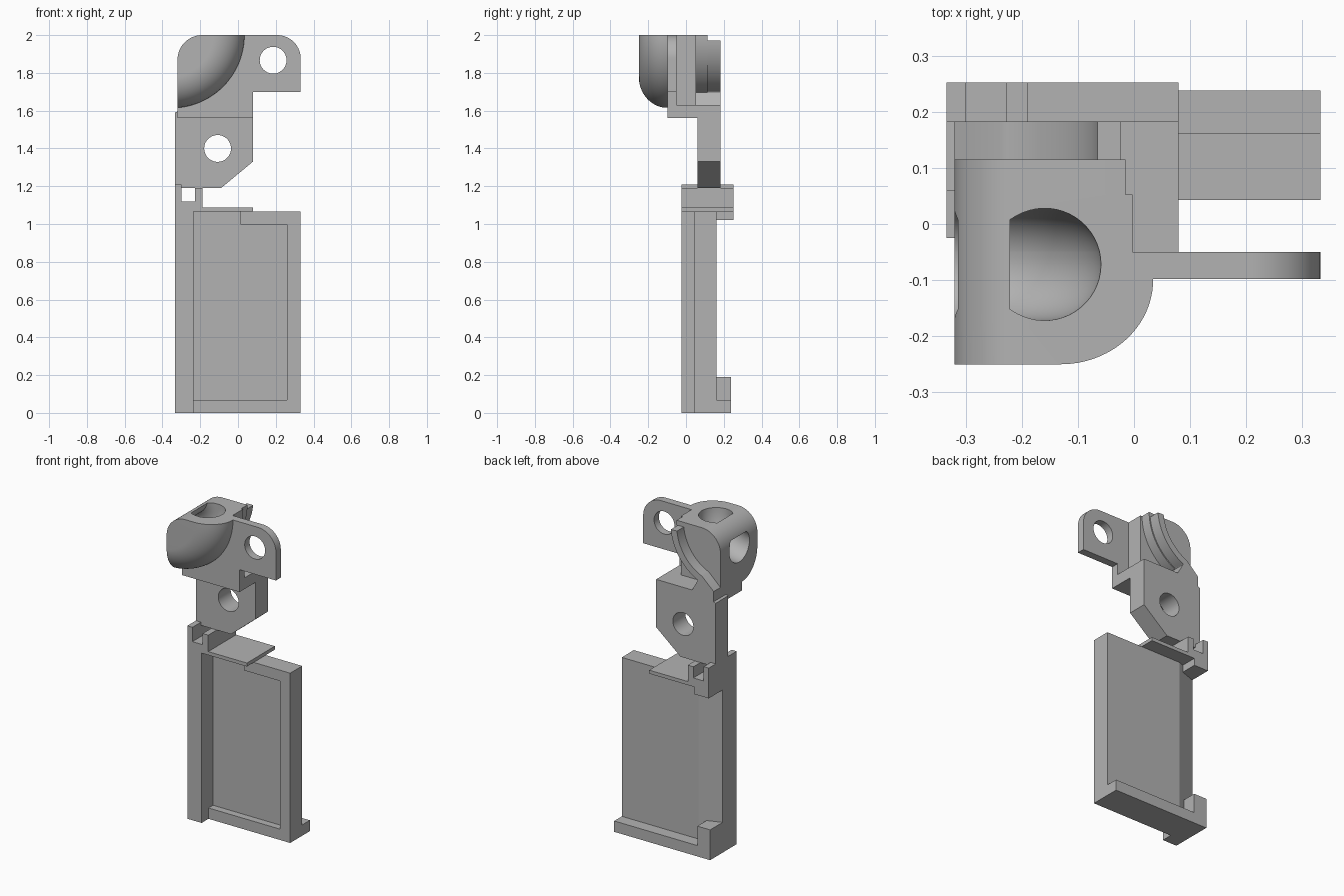
import bpy, bmesh
from math import pi, sin, cos, sqrt
from mathutils import Vector

cube = bpy.data.objects.get("Cube")
if cube:
    bpy.data.objects.remove(cube, do_unlink=True)

GREY = (0.45, 0.45, 0.45, 1.0)
mat = bpy.data.materials.new("plain_grey")
mat.use_nodes = True
mat.diffuse_color = GREY
mat.node_tree.nodes["Principled BSDF"].inputs["Base Color"].default_value = GREY


def finish(name, bm):
    bmesh.ops.recalc_face_normals(bm, faces=bm.faces)
    me = bpy.data.meshes.new(name)
    bm.to_mesh(me)
    bm.free()
    me.materials.append(mat)
    ob = bpy.data.objects.new(name, me)
    bpy.context.collection.objects.link(ob)
    return ob


def extrude(name, verts, offset):
    bm = bmesh.new()
    face = bm.faces.new([bm.verts.new(v) for v in verts])
    new = bmesh.ops.extrude_face_region(bm, geom=[face])["geom"]
    bmesh.ops.translate(bm, vec=offset, verts=[v for v in new if isinstance(v, bmesh.types.BMVert)])
    return finish(name, bm)


def slab(name, outline, y0, y1):
    """Outline in x, z pushed from y0 to y1."""
    return extrude(name, [(x, y0, z) for x, z in outline], (0, y1 - y0, 0))


def box(name, x0, x1, y0, y1, z0, z1):
    return slab(name, [(x0, z0), (x1, z0), (x1, z1), (x0, z1)], y0, y1)


def arc(cx, cz, r, a0, a1, n=24):
    return [(cx + r * cos(a0 + (a1 - a0) * i / n), cz + r * sin(a0 + (a1 - a0) * i / n))
            for i in range(n + 1)]


def ring(name, profile, cx, cz):
    """Profile of (radius, y) turned about an axis along y."""
    bm = bmesh.new()
    n, loops = 96, []
    for i in range(n):
        a = 2 * pi * i / n
        loops.append([bm.verts.new((cx + r * cos(a), y, cz + r * sin(a))) for r, y in profile])
    for i in range(n):
        a, b = loops[i], loops[(i + 1) % n]
        for j in range(len(profile)):
            k = (j + 1) % len(profile)
            bm.faces.new((a[j], a[k], b[k], b[j]))
    bmesh.ops.remove_doubles(bm, verts=bm.verts, dist=1e-6)
    return finish(name, bm)


def carve(ob, cutter, op="DIFFERENCE", keep=False):
    bpy.context.view_layer.objects.active = ob
    mod = ob.modifiers.new("carve", "BOOLEAN")
    mod.operation, mod.solver, mod.object = op, "EXACT", cutter
    bpy.ops.object.modifier_apply(modifier=mod.name)
    if not keep:
        bpy.data.objects.remove(cutter, do_unlink=True)


def drill(ob, x, z, r):
    carve(ob, slab("drill", arc(x, z, r, 0, 2 * pi * 47 / 48, 47), -0.5, 0.5))


L, R = -0.334, 0.332
corner = arc(-0.19, 1.87, 0.13, pi / 2, pi)

# Rounded front shell, trimmed to the housing corner
fillet = [(0.221 + z, -0.1 + y * 0.15 / 0.165) for z, y in arc(0, 0, 0.165, -pi / 2, 0)]
shell = ring("rounded_shell", [(0, -0.06), (0, -0.25)] + fillet + [(0.386, -0.06)], -0.352, 2.0)
carve(shell, slab("trim", [(-0.32, 1.4), (0.5, 1.4), (0.5, 2.0)] + corner, -0.4, -0.07), "INTERSECT")

# Front plate with ear
plate = slab("front_plate", [(-0.32, 1.56), (0.079, 1.56), (0.079, 1.7), (R, 1.7)]
             + arc(R - 0.125, 1.875, 0.125, 0, pi / 2) + corner, -0.098, -0.05)
drill(plate, 0.186, 1.867, 0.071)

# Housing core and the stepped back wall
core = slab("housing_core", [(-0.32, 1.56), (-0.003, 1.56), (-0.003, 2.0)] + corner, -0.05, 0.053)
back = slab("housing_back", [(-0.32, 1.62), (-0.17, 1.63), (-0.21, 1.7)]
            + arc(-0.352, 2.0, 0.337, -1.12, 0) + corner, 0.053, 0.115)

# Curved elbow channel from the top to the side
h = sqrt(0.1 ** 2 - 0.06 ** 2)
bend = [(r, y) for r, y in arc(0.172, -0.072, 0.1, -pi + 0.927, pi - 0.927, 36)]
channel = ring("channel", bend, -0.33, 2.02)
for part in (shell, plate, core):
    carve(part, channel, keep=True)
bpy.data.objects.remove(channel, do_unlink=True)

# Curved rail behind the housing
rail = slab("curved_rail", [(-0.32, 1.62), (-0.17, 1.63), (-0.21, 1.7)]
            + arc(-0.352, 2.0, 0.33, -1.12, -0.09)
            + arc(-0.352, 2.0, 0.288, -0.1, -1.165) + [(-0.32, 1.66)], 0.115, 0.183)

# Base ledge and drilled mounting block
box("base_ledge", -0.32, 0.079, -0.05, 0.183, 1.56, 1.63)
block = slab("mounting_block", [(L, 1.19), (-0.09, 1.19), (0.079, 1.33), (0.079, 1.6),
                                (-0.31, 1.6), (L, 1.59)], 0.06, 0.183)
drill(block, -0.108, 1.4, 0.071)

# Notched post top, shelf and rear lug
slab("notched_post_top", [(L, 1.065), (-0.189, 1.065), (-0.189, 1.19), (-0.228, 1.19),
                          (-0.228, 1.12), (-0.299, 1.12), (-0.299, 1.21), (L, 1.21)], -0.025, 0.252)
box("shelf", -0.2, 0.079, -0.025, 0.252, 1.065, 1.087)
box("rear_lug", L, -0.235, 0.1, 0.252, 1.02, 1.065)

# Panel with tapered back and shallow front recess
panel = extrude("panel", [(L, -0.025, 0), (-0.235, -0.025, 0), (-0.235, 0.043, 0), (R, 0.043, 0),
                          (R, 0.162, 0), (-0.2, 0.162, 0), (L, 0.115, 0)], (0, 0, 1.065))
pocket = slab("pocket", [(-0.235, 0.068), (0.26, 0.068), (0.26, 0.997), (0.012, 0.997),
                         (0.012, 1.2), (-0.235, 1.2)], -0.2, 0.088)
carve(panel, pocket)

# Foot along the rear with a taller end block
box("rear_foot", L, R, 0.1, 0.238, 0, 0.068)
box("foot_block", L, -0.245, 0.1, 0.238, 0, 0.19)

# Smooth the curved parts, keep edges crisp
bpy.ops.object.select_all(action="DESELECT")
for ob in (shell, plate, core, back, rail, block):
    ob.select_set(True)
    bpy.context.view_layer.objects.active = ob
bpy.ops.object.shade_smooth_by_angle(angle=0.52)
